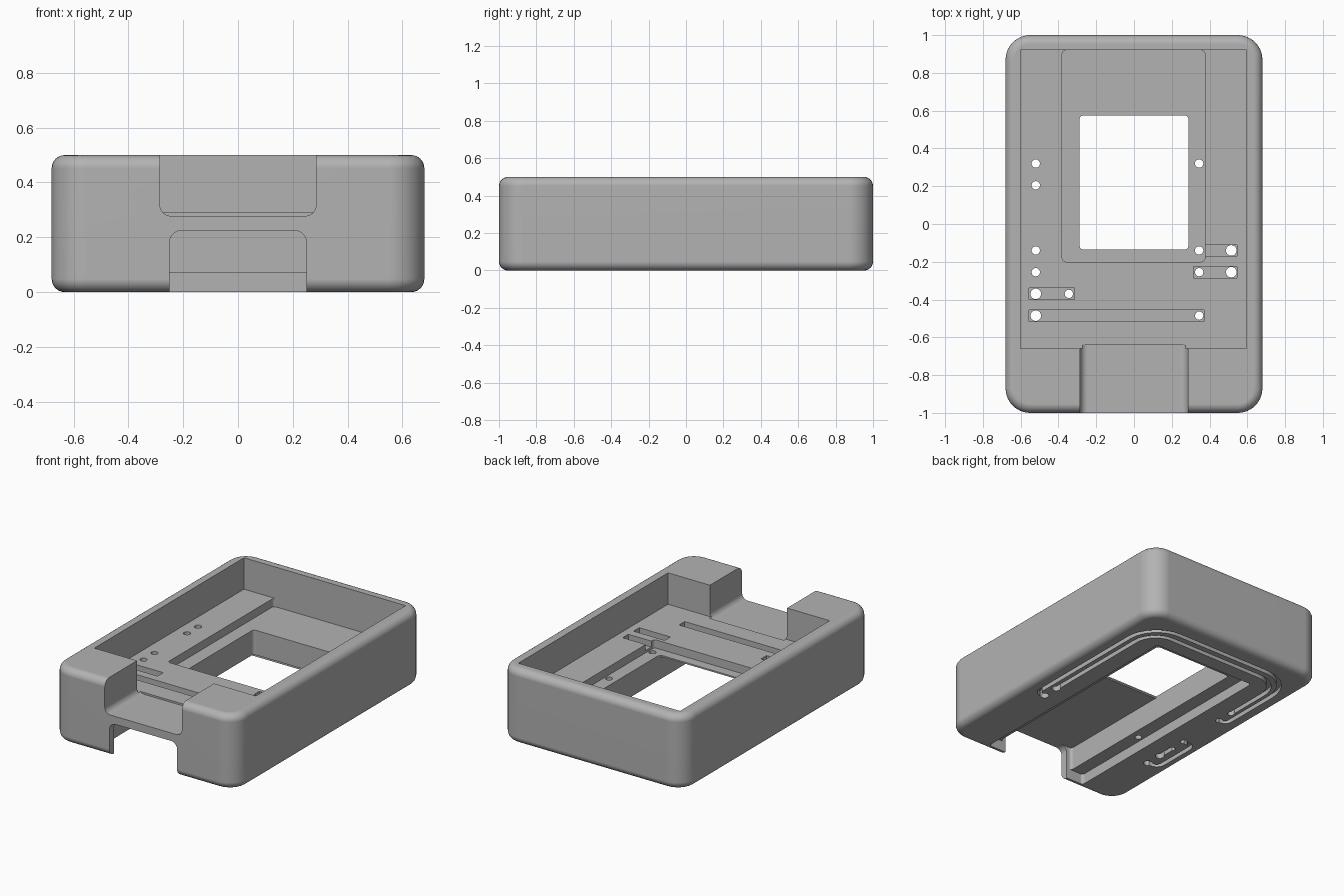
import bpy, bmesh, math
from mathutils import Vector

cube = bpy.data.objects.get("Cube")
if cube:
    bpy.data.objects.remove(cube, do_unlink=True)

grey = bpy.data.materials.new("light grey plastic")
grey.use_nodes = True
GREY = (0.45, 0.45, 0.45, 1)
grey.diffuse_color = GREY
grey.node_tree.nodes["Principled BSDF"].inputs["Base Color"].default_value = GREY


def make_object(name, bm):
    bmesh.ops.recalc_face_normals(bm, faces=bm.faces)
    mesh = bpy.data.meshes.new(name)
    bm.to_mesh(mesh)
    bm.free()
    mesh.materials.append(grey)
    obj = bpy.data.objects.new(name, mesh)
    bpy.context.collection.objects.link(obj)
    return obj


def fillet(points, radii, closed, steps=8):
    """Replace right-angled corners with arcs."""
    pts = [Vector(p) for p in points]
    out = []
    for i, p in enumerate(pts):
        r = radii[i]
        if r == 0 or (not closed and i in (0, len(pts) - 1)):
            out.append(p)
            continue
        u = (pts[i - 1] - p).normalized()
        v = (pts[(i + 1) % len(pts)] - p).normalized()
        centre = p + (u + v) * r
        for k in range(steps + 1):
            t = math.pi / 2 * k / steps
            out.append(centre - (v * math.cos(t) + u * math.sin(t)) * r)
    return out


def rectangle(x0, x1, y0, y1, r=0.0):
    return fillet([(x0, y0), (x1, y0), (x1, y1), (x0, y1)], [r] * 4, True)


def circle(x, y, r, sides=24):
    return [Vector((x + r * math.cos(2 * math.pi * k / sides),
                    y + r * math.sin(2 * math.pi * k / sides))) for k in range(sides)]


def ribbon(path, width):
    """Outline of a strip that follows an open path."""
    left, right = [], []
    for i, p in enumerate(path):
        t = (path[min(i + 1, len(path) - 1)] - path[max(i - 1, 0)]).normalized()
        n = Vector((-t.y, t.x)) * width / 2
        left.append(p + n)
        right.append(p - n)
    return left + right[::-1]


def prism(outline, lo, hi, along_y=False):
    bm = bmesh.new()
    place = (lambda p, d: (p.x, d, p.y)) if along_y else (lambda p, d: (p.x, p.y, d))
    rings = [[bm.verts.new(place(p, d)) for p in outline] for d in (lo, hi)]
    n = len(outline)
    for ring in rings:
        bm.faces.new(ring)
    for i in range(n):
        j = (i + 1) % n
        bm.faces.new((rings[0][i], rings[0][j], rings[1][j], rings[1][i]))
    return bm


# Outer block with rounded corners and filleted rims
bm = prism(rectangle(-0.68, 0.68, -1, 1, 0.13), 0, 0.5)
rims = [e for e in bm.edges if abs(e.verts[0].co.z - e.verts[1].co.z) < 1e-5]
bmesh.ops.recalc_face_normals(bm, faces=bm.faces)
bmesh.ops.bevel(bm, geom=rims, offset=0.048, segments=6, profile=0.5, affect='EDGES')
case = make_object("case_body", bm)


def cut(outline, lo, hi, along_y=False):
    cutter = make_object("cutter", prism(outline, lo, hi, along_y))
    cutter.hide_render = True
    mod = case.modifiers.new("cut", 'BOOLEAN')
    mod.operation = 'DIFFERENCE'
    mod.solver = 'EXACT'
    mod.object = cutter
    bpy.context.view_layer.objects.active = case
    bpy.ops.object.modifier_apply(modifier=mod.name)
    bpy.data.objects.remove(cutter, do_unlink=True)


FLOOR = 0.29
# Top tray, its lower step and the window
cut(rectangle(-0.6, 0.595, -0.66, 0.92), FLOOR, 0.7)
cut(rectangle(-0.38, 0.375, -0.2, 0.92, 0.02), 0.235, 0.4)
# Underside bay: wide shallow step, then the deep channel
cut(rectangle(-0.38, 0.38, -0.95, 0.68, 0.02), -0.2, 0.07)
cut(rectangle(-0.288, 0.288, -0.95, 0.575, 0.02), -0.2, 0.225)
cut(rectangle(-0.288, 0.288, -0.135, 0.575, 0.02), 0.15, 0.4)
# Front openings: upper notch and lower port
cut(rectangle(-0.285, 0.285, 0.278, 0.8, 0.04), -1.2, -0.64, True)
cut(rectangle(-0.25, 0.25, -0.3, 0.225, 0.045), -1.2, -0.9, True)

# Wire slots in the tray floor
for x0, x1, y in ((0.315, 0.545, -0.14), (0.315, 0.545, -0.255),
                  (-0.555, -0.315, -0.37), (-0.555, 0.37, -0.485)):
    cut(rectangle(x0, x1, y - 0.03, y + 0.03), FLOOR - 0.04, 0.4)

# Wire grooves on the underside: two nested loops, a bracket and a short link
GROOVES = (
    ([(0.515, -0.255), (0.575, -0.255), (0.575, 0.86), (-0.575, 0.86),
      (-0.575, 0.205), (-0.52, 0.205)], [0, 0.04, 0.22, 0.22, 0.04, 0]),
    ([(0.515, -0.14), (0.515, 0.79), (-0.52, 0.79), (-0.52, 0.32)],
     [0, 0.16, 0.16, 0]),
    ([(-0.52, -0.14), (-0.6, -0.14), (-0.6, -0.485), (-0.52, -0.485)],
     [0, 0.05, 0.05, 0]),
    ([(-0.52, -0.255), (-0.52, -0.37)], [0, 0]),
)
for points, radii in GROOVES:
    cut(ribbon(fillet(points, radii, False), 0.03), -0.1, 0.03)

# Wire holes
SMALL, LARGE = 0.022, 0.028
HOLES = [(-0.52, y, SMALL) for y in (0.32, 0.205, -0.14, -0.255)]
HOLES += [(-0.52, y, LARGE) for y in (-0.37, -0.485)]
HOLES += [(0.345, y, SMALL) for y in (0.32, -0.14, -0.255, -0.485)]
HOLES += [(0.515, y, LARGE) for y in (-0.14, -0.255)]
HOLES.append((-0.345, -0.37, SMALL))
for x, y, r in HOLES:
    cut(circle(x, y, r), -0.1, 0.4)

# Smooth fillets, crisp edges
bpy.ops.object.select_all(action='DESELECT')
case.select_set(True)
bpy.context.view_layer.objects.active = case
bpy.ops.object.shade_smooth_by_angle(angle=math.radians(30))
normals = case.modifiers.new("weighted_normals", 'WEIGHTED_NORMAL')
normals.keep_sharp = True
